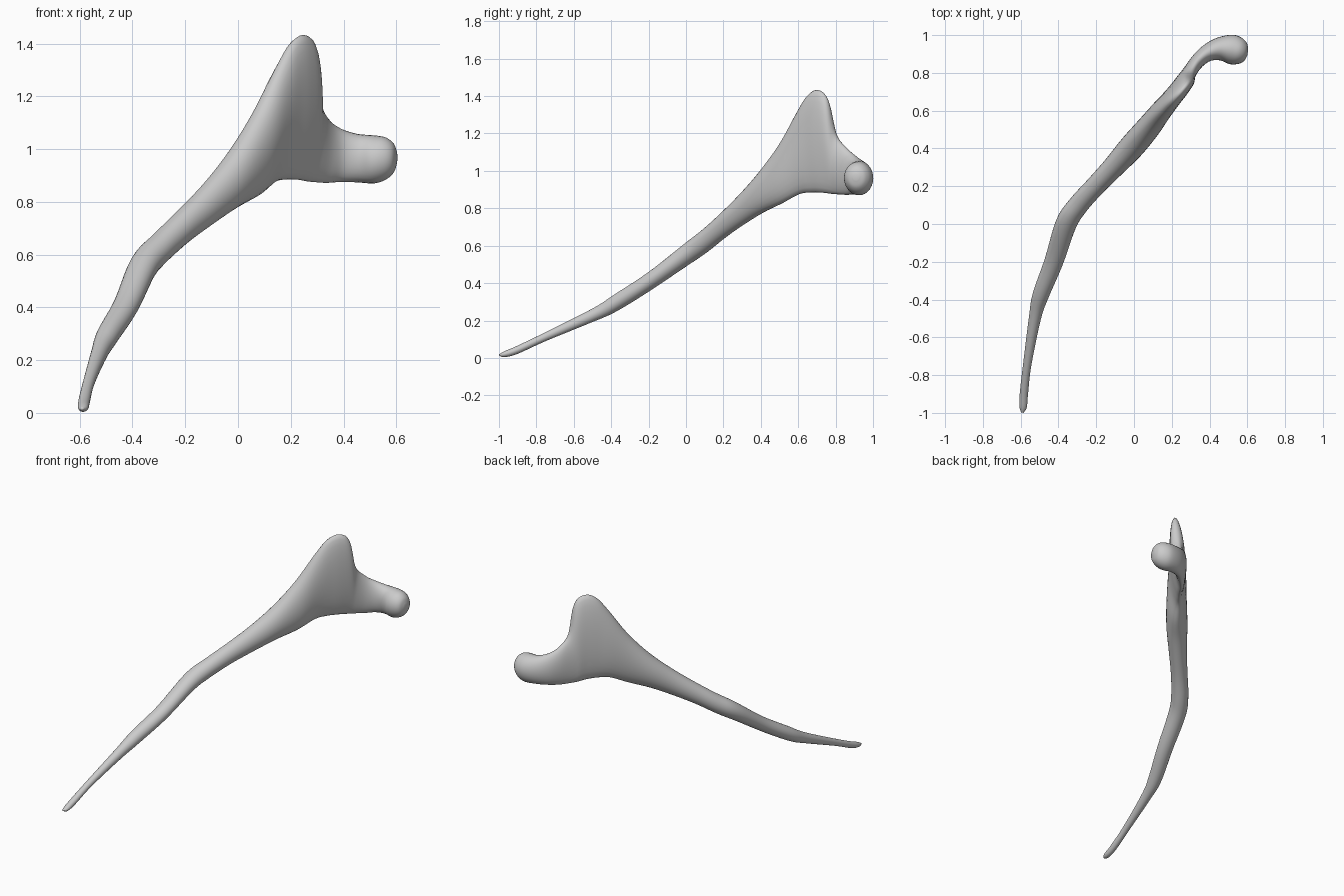
import bpy, bmesh, math
from mathutils import Vector

# Sections along the bone: x, y, bottom z, top z, half thickness, lean of the top
SECTIONS = [
    (-0.592, -0.998, 0.012, 0.020, 0.006, 0),
    (-0.587, -0.970, 0.004, 0.036, 0.019, 0),
    (-0.583, -0.900, 0.022, 0.066, 0.022, 0),
    (-0.566, -0.750, 0.090, 0.138, 0.022, 0),
    (-0.525, -0.500, 0.192, 0.264, 0.032, 0),
    (-0.495, -0.380, 0.245, 0.340, 0.043, 0),
    (-0.425, -0.200, 0.355, 0.458, 0.050, 0),
    (-0.360, 0.000, 0.490, 0.615, 0.056, 0),
    (-0.295, 0.100, 0.560, 0.690, 0.054, 0),
    (-0.205, 0.200, 0.640, 0.780, 0.053, 0),
    (-0.110, 0.300, 0.710, 0.880, 0.058, 0),
    (-0.015, 0.405, 0.775, 1.000, 0.067, 0),
    (0.075, 0.510, 0.825, 1.150, 0.064, 0),
    (0.145, 0.600, 0.875, 1.310, 0.056, 0.008),
    (0.195, 0.660, 0.885, 1.405, 0.050, 0.012),
    (0.240, 0.715, 0.884, 1.432, 0.047, 0.016),
    (0.275, 0.765, 0.878, 1.385, 0.044, 0.018),
    (0.295, 0.805, 0.875, 1.200, 0.037, 0.008),
    (0.335, 0.860, 0.872, 1.120, 0.038, 0),
    (0.385, 0.903, 0.875, 1.080, 0.045, 0),
    (0.450, 0.926, 0.874, 1.058, 0.061, 0),
    (0.515, 0.924, 0.870, 1.052, 0.078, 0),
    (0.560, 0.915, 0.884, 1.044, 0.070, 0),
    (0.590, 0.910, 0.912, 1.020, 0.048, 0),
    (0.602, 0.908, 0.950, 0.985, 0.016, 0),
]
STEPS, RING = 5, 28


def catmull(a, b, c, d, t):
    return [0.5 * (2 * q + (r - p) * t + (2 * p - 5 * q + 4 * r - s) * t * t
                   + (3 * q - p - 3 * r + s) * t ** 3)
            for p, q, r, s in zip(a, b, c, d)]


# Smooth in-between sections
padded = [SECTIONS[0]] + SECTIONS + [SECTIONS[-1]]
dense = [catmull(*padded[i:i + 4], s / STEPS)
         for i in range(len(SECTIONS) - 1) for s in range(STEPS)]
dense.append(list(SECTIONS[-1]))

# Loft upright oval rings along the path
bm = bmesh.new()
rings = []
for i, (x, y, lo, hi, half, lean) in enumerate(dense):
    a, b = dense[max(i - 3, 0)], dense[min(i + 3, len(dense) - 1)]
    side = Vector((b[1] - a[1], a[0] - b[0], 0)).normalized()
    ring = []
    for k in range(RING):
        ang = 2 * math.pi * k / RING
        c, s = math.cos(ang), math.sin(ang)
        off = half * c + lean * s
        ring.append(bm.verts.new(Vector((x, y, (lo + hi) / 2 + s * (hi - lo) / 2)) + side * off))
    rings.append(ring)
for r0, r1 in zip(rings, rings[1:]):
    for k in range(RING):
        n = (k + 1) % RING
        bm.faces.new((r0[k], r0[n], r1[n], r1[k]))
bm.faces.new(rings[0])
bm.faces.new(rings[-1])
bmesh.ops.recalc_face_normals(bm, faces=bm.faces)
for f in bm.faces:
    f.smooth = True

mesh = bpy.data.meshes.new("forked_bone")
bm.to_mesh(mesh)
bm.free()
bone = bpy.data.objects.new("forked_bone", mesh)
bpy.context.collection.objects.link(bone)
